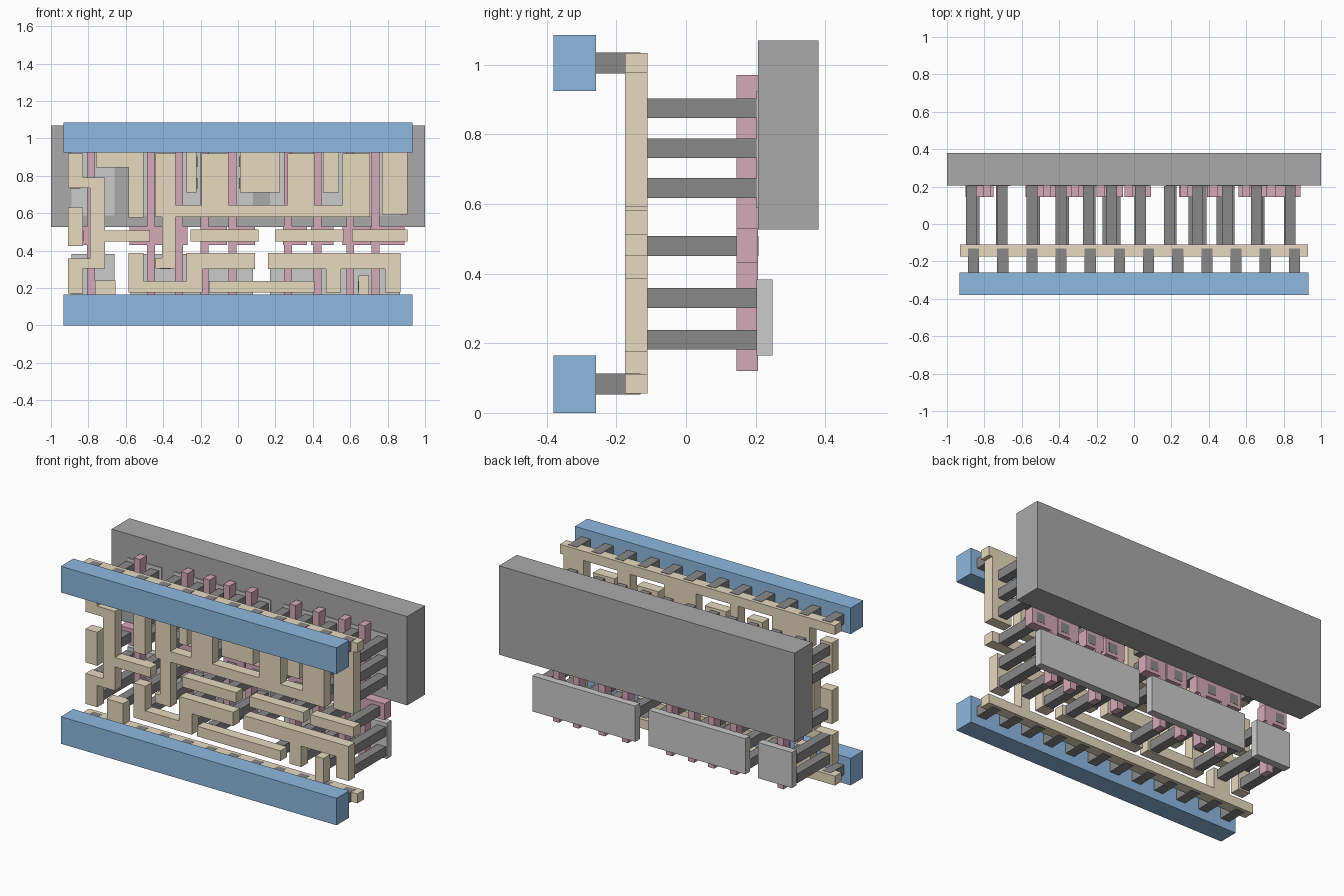
import bpy, bmesh


def material(name, rgb):
    m = bpy.data.materials.new(name)
    m.diffuse_color = (*rgb, 1)
    return m


TAN = material("tan_metal", (0.80, 0.70, 0.52))
PINK = material("pink_gate", (0.67, 0.40, 0.48))
BLUE = material("blue_rail", (0.27, 0.48, 0.75))
DARK = material("dark_plug", (0.25, 0.25, 0.25))
GREY = material("well_grey", (0.40, 0.40, 0.40))


def plate(name, rects, y0, y1, mat=None):
    """Union of (x0, x1, z0, z1) rectangles, extruded from y0 to y1."""
    xs = sorted({v for r in rects for v in r[:2]})
    zs = sorted({v for r in rects for v in r[2:]})
    bm = bmesh.new()
    grid = {}

    def vert(i, j):
        if (i, j) not in grid:
            grid[i, j] = bm.verts.new((xs[i], y0, zs[j]))
        return grid[i, j]

    for i in range(len(xs) - 1):
        for j in range(len(zs) - 1):
            cx, cz = (xs[i] + xs[i + 1]) / 2, (zs[j] + zs[j + 1]) / 2
            if any(a < cx < b and c < cz < d for a, b, c, d in rects):
                bm.faces.new([vert(i, j), vert(i + 1, j), vert(i + 1, j + 1), vert(i, j + 1)])
    ext = bmesh.ops.extrude_face_region(bm, geom=bm.faces[:], use_keep_orig=True)
    for g in ext["geom"]:
        if isinstance(g, bmesh.types.BMVert):
            g.co.y = y1
    bmesh.ops.recalc_face_normals(bm, faces=bm.faces[:])
    bmesh.ops.dissolve_limit(bm, angle_limit=0.01, verts=bm.verts[:], edges=bm.edges[:])
    me = bpy.data.meshes.new(name)
    bm.to_mesh(me)
    bm.free()
    ob = bpy.data.objects.new(name, me)
    bpy.context.collection.objects.link(ob)
    if mat:
        me.materials.append(mat)
    return ob


# Well block at the back and diffusion strips
plate("well", [(-1, 1, 0.527, 1.07)], 0.207, 0.38, GREY)
for n, (a, b) in enumerate([(-0.89, -0.66), (-0.575, 0.08), (0.17, 0.865)]):
    plate(f"lower_diffusion_{n}", [(a, b, 0.165, 0.383)], 0.202, 0.248)
    plate(f"upper_diffusion_{n}", [(a, b, 0.588, 0.925)], 0.202, 0.248)

# Gate bars, each with a contact pad at mid height
GATES = [(-0.785, -0.90, -0.75), (-0.465, -0.58, -0.42), (-0.315, -0.42, -0.27),
         (-0.18, -0.20, -0.06), (-0.03, -0.05, 0.09), (0.268, 0.24, 0.37),
         (0.425, 0.39, 0.51), (0.60, 0.56, 0.71), (0.735, 0.715, 0.89)]
for n, (x, a, b) in enumerate(GATES):
    plate(f"gate_{n}", [(x - 0.021, x + 0.021, 0.12, 0.97), (a, b, 0.43, 0.53)],
          0.145, 0.207, PINK)

# Front metal: wiring tracks
M = (-0.175, -0.11, TAN)
TRACKS = {
    "left_link": [(-0.91, -0.83, 0.735, 0.92), (-0.91, -0.71, 0.735, 0.79),
                  (-0.79, -0.71, 0.305, 0.79), (-0.91, -0.71, 0.305, 0.357),
                  (-0.91, -0.83, 0.172, 0.357), (-0.71, -0.47, 0.45, 0.508)],
    "left_pin": [(-0.91, -0.83, 0.425, 0.63)],
    "upper_comb": [(-0.44, -0.335, 0.58, 0.92), (-0.405, -0.335, 0.305, 0.60),
                   (-0.44, -0.335, 0.305, 0.36), (-0.335, 0.705, 0.58, 0.645),
                   (-0.195, -0.05, 0.58, 0.92), (0.265, 0.41, 0.58, 0.92),
                   (0.56, 0.705, 0.58, 0.92)],
    "mid_pin_a": [(-0.255, 0.11, 0.45, 0.513)],
    "mid_pin_b": [(0.20, 0.565, 0.45, 0.513)],
    "mid_pin_c": [(0.61, 0.905, 0.45, 0.513)],
    "lower_hook": [(-0.585, -0.505, 0.175, 0.387), (-0.585, -0.19, 0.175, 0.237),
                   (-0.275, -0.19, 0.175, 0.387), (-0.275, 0.09, 0.303, 0.387)],
    "lower_bar": [(-0.155, 0.41, 0.175, 0.237)],
    "lower_fork": [(0.16, 0.87, 0.303, 0.387), (0.47, 0.55, 0.175, 0.387),
                   (0.785, 0.87, 0.175, 0.387)],
    # Power strips with their branches
    "upper_strip": [(-0.93, 0.93, 0.976, 1.033), (-0.76, -0.505, 0.845, 1.0),
                    (-0.585, -0.505, 0.577, 1.0), (-0.275, -0.222, 0.71, 1.0),
                    (0.01, 0.225, 0.71, 1.0), (0.455, 0.54, 0.71, 1.0),
                    (0.77, 0.905, 0.592, 1.0)],
    "lower_strip": [(-0.93, 0.93, 0.055, 0.112), (-0.765, -0.655, 0.08, 0.24),
                    (0.645, 0.70, 0.08, 0.268)],
}
for name, rects in TRACKS.items():
    plate(name, rects, *M)


def plug(name, x, z, y0, y1, h=0.0285):
    plate(name, [(x - h, x + h, z - h, z + h)], y0, y1, DARK)


# Long plugs from the metal back to diffusion and gates, grouped by height
ROWS = {
    0.875: [-0.87, -0.705, -0.545, -0.39, -0.245, -0.12, 0.035, 0.19, 0.34, 0.50, 0.655, 0.835],
    0.76: [-0.87, -0.545, -0.39, -0.245, -0.12, 0.035, 0.19, 0.34, 0.50, 0.655, 0.835],
    0.646: [-0.545, -0.39, -0.12, 0.34, 0.655, 0.835],
    0.479: [-0.855, -0.53, -0.375, -0.14, 0.03, 0.32, 0.47, 0.66, 0.83],
    0.33: [-0.87, -0.545, -0.39, -0.235, 0.035, 0.20, 0.51, 0.83],
    0.21: [-0.87, -0.71, -0.545, -0.235, -0.10, 0.36, 0.51, 0.67, 0.83],
}
for z, xs in ROWS.items():
    for n, x in enumerate(xs):
        plug(f"plug_{int(z * 1000)}_{n}", x, z, -0.112, 0.2085 if z == 0.479 else 0.204)

# Blue front rails with short plugs
for name, z0, z1, zp in [("lower", 0.0, 0.165, 0.083), ("upper", 0.925, 1.085, 1.005)]:
    plate(f"{name}_rail", [(-0.933, 0.933, z0, z1)], -0.38, -0.259, BLUE)
    for n in range(12):
        plug(f"{name}_rail_plug_{n}", -0.858 + n * 0.156, zp, -0.26, -0.13, 0.03)
